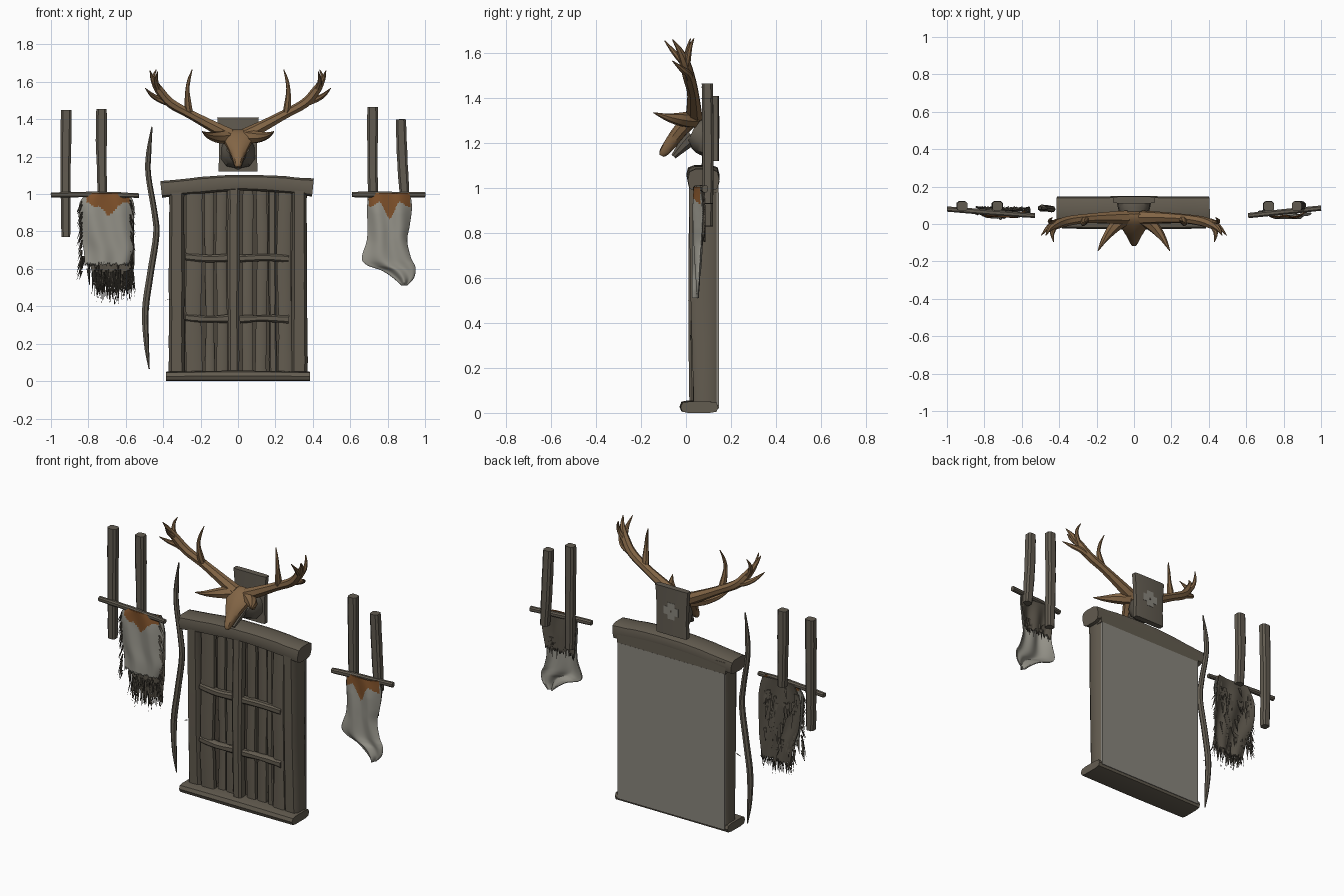
import bpy, bmesh, math, random
from mathutils import Vector as V

random.seed(4)

def mat(name, r, g, b):
    m = bpy.data.materials.new(name)
    m.diffuse_color = (r, g, b, 1)
    return m

WOOD = mat("weathered_wood", .125, .107, .08)
POLE = mat("grey_brown_wood", .122, .106, .082)
DARK = mat("dark_gap", .07, .058, .043)
BACK = mat("grey_back", .25, .235, .205)
HORN = mat("antler_brown", .225, .13, .06)
HIDE = mat("pale_hide", .3, .29, .25)
RUST = mat("rust_hide", .22, .085, .024)
FUR = mat("dark_fur", .098, .085, .065)

def finish(name, bm, mats, recalc=True, angle=.7):
    if recalc:
        bmesh.ops.recalc_face_normals(bm, faces=bm.faces)
    me = bpy.data.meshes.new(name)
    bm.to_mesh(me)
    bm.free()
    for m in mats:
        me.materials.append(m)
    me.shade_smooth()
    me.set_sharp_from_angle(angle=angle)
    ob = bpy.data.objects.new(name, me)
    bpy.context.collection.objects.link(ob)
    return ob

def resample(pts, k):
    """Catmull-Rom through tuples of any length, k steps per span."""
    out, n, dim = [], len(pts), len(pts[0])
    for i in range(n - 1):
        a, b, c, d = pts[max(i-1, 0)], pts[i], pts[i+1], pts[min(i+2, n-1)]
        for s in range(k):
            t = s / k
            out.append(tuple(.5 * (2*b[q] + (c[q]-a[q])*t + (2*a[q]-5*b[q]+4*c[q]-d[q])*t*t
                       + (3*b[q]-a[q]-3*c[q]+d[q])*t**3) for q in range(dim)))
    return out + [tuple(pts[-1])]

def tube(name, pts, m, k=4, sides=8, power=1., wob=0.):
    """pts: (x, y, z, half width across the front, half depth)"""
    bm, rings = bmesh.new(), []
    pts = resample(pts, k)
    norm = math.cos(math.pi / sides) ** power
    for i, p in enumerate(pts):
        c = V(p[:3])
        t = (V(pts[min(i+1, len(pts)-1)][:3]) - V(pts[max(i-1, 0)][:3])).normalized()
        u = V((0, 1, 0)).cross(t).normalized()
        v = t.cross(u)
        f = 1 + random.uniform(-wob, wob)
        ring = []
        for j in range(sides):
            a = math.pi * (2*j + 1) / sides
            ca, sa = [math.copysign(abs(q) ** power, q) / norm for q in (math.cos(a), math.sin(a))]
            ring.append(bm.verts.new(c + u * ca * p[3] * f + v * sa * p[4]))
        rings.append(ring)
    for r, s in zip(rings, rings[1:]):
        for j in range(sides):
            bm.faces.new((r[j], r[(j+1) % sides], s[(j+1) % sides], s[j]))
    bm.faces.new(rings[0])
    bm.faces.new(rings[-1])
    return finish(name, bm, [m])

def box(name, x0, x1, y0, y1, z0, z1, m):
    bm = bmesh.new()
    bmesh.ops.create_cube(bm, size=1)
    for v in bm.verts:
        v.co = V(((x0+x1)/2 + v.co.x*(x1-x0), (y0+y1)/2 + v.co.y*(y1-y0), (z0+z1)/2 + v.co.z*(z1-z0)))
    return finish(name, bm, [m])

def sheet(name, rows, y0, mats, rule=None, cols=60, curl=.03, ragged=0., thick=.006):
    """Hanging sheet; rows are (z, left x, right x) from top to bottom."""
    bm = bmesh.new()
    g = []
    rs = resample(rows, 12)
    for i, (z, l, r) in enumerate(rs):
        line = []
        for j in range(cols + 1):
            u = 2*j/cols - 1
            y = y0 + curl*abs(u)**3 + .008*math.sin(u*6 + z*9)*min(1, i/16)
            drop = random.uniform(-ragged, ragged) if i == len(rs)-1 else 0
            line.append(bm.verts.new((l + (r-l)*j/cols, y, z + drop)))
        g.append(line)
    for i in range(len(g) - 1):
        for j in range(cols):
            f = bm.faces.new((g[i][j], g[i+1][j], g[i+1][j+1], g[i][j+1]))
            if rule:
                f.material_index = rule(f.calc_center_median())
    ob = finish(name, bm, mats, False)
    s = ob.modifiers.new("thickness", 'SOLIDIFY')
    s.thickness, s.offset = thick, -1
    return ob

def strands(name, specs, m):
    """specs: (root, tip, width) tapering three-sided hairs"""
    bm = bmesh.new()
    for a, b, w in specs:
        base = [bm.verts.new(V(a) + V((w*math.cos(q), w*math.sin(q), 0))) for q in (.5, 2.6, 4.7)]
        tip = bm.verts.new(b)
        bm.faces.new(base)
        for i in range(3):
            bm.faces.new((base[i], base[(i+1) % 3], tip))
    return finish(name, bm, [m])

# Door: core, back plate, sill, lintel and side posts
box("door_core", -.35, .35, .075, .138, .02, 1.02, DARK)
box("door_back_plate", -.365, .365, .136, .146, .02, .98, BACK)
box("lintel_back", -.37, .37, .1, .1455, .98, 1.05, WOOD)
tube("sill", [(-.385, .06, .025, .025, .082), (0, .058, .028, .028, .085), (.385, .06, .025, .025, .082)], WOOD, 5, 10, .5)
tube("lintel", [(-.41, .078, 1.025, .046, .068), (-.2, .076, 1.047, .043, .07), (0, .075, 1.06, .042, .072),
                (.2, .076, 1.054, .043, .07), (.4, .078, 1.035, .048, .068)], WOOD, 4, 10, .55, .05)
for x, s in ((-.328, "left"), (.328, "right")):
    tube(s + "_post", [(x, .09, .03, .044, .055), (x, .083, .5, .041, .062), (x, .078, 1.03, .04, .066)], WOOD, 4, 8, .5, .05)

# Door planks, centre post and cross rails
for i, (a, b, y) in enumerate(((-.28, -.19, .05), (-.175, -.125, .07), (-.118, -.06, .066), (.025, .085, .066),
                               (.095, .155, .07), (.165, .205, .066), (.212, .285, .05))):
    c, w = (a+b)/2, (b-a)/2
    q = lambda: random.uniform(-.005, .005)
    tube("plank_%d" % i, [(c+q(), y, .03, w, .018), (c+q(), y+q(), .35, w*.92, .018), (c+q(), y+q(), .7, w, .018),
                          (c+q(), y, 1.03, w*.95, .018)], WOOD, 3, 8, .5, .07)
tube("centre_post", [(-.022, .045, .03, .028, .03), (-.025, .04, .5, .03, .03), (-.022, .045, 1.03, .033, .03)], WOOD, 4, 8, .6, .05)
for z in (.33, .655):
    tube("left_rail", [(-.28, .045, z+.01, .02, .022), (-.16, .04, z, .019, .022), (-.04, .045, z+.005, .022, .022)], WOOD, 3, 8, .7, .1)
    tube("right_rail", [(.01, .045, z, .02, .022), (.14, .04, z+.006, .018, .022), (.27, .045, z, .022, .022)], WOOD, 3, 8, .7, .1)

# Trophy plaque with neck and rear hanger
tube("plaque", [(0, .128, 1.12, .105, .018), (0, .128, 1.26, .1, .018), (0, .128, 1.41, .112, .018)], POLE, 3, 8, .3, .02)
tube("neck", [(0, .118, 1.22, .09, .085), (0, .075, 1.235, .08, .08), (0, .03, 1.255, .06, .055)], POLE, 3, 10, .8)
for w, h in ((.05, .024), (.024, .05)):
    box("rear_hanger", -w, w, .143, .148, 1.27-h, 1.27+h, BACK)
box("hanger_hole", -.006, .006, .146, .1495, 1.264, 1.276, DARK)

# Skull, jaw and antlers
tube("skull", [(0, .06, 1.325, .08, .022), (0, .03, 1.31, .09, .03), (0, -.02, 1.26, .062, .032),
               (0, -.06, 1.21, .037, .028), (0, -.098, 1.16, .02, .02), (0, -.108, 1.143, .01, .01)], HORN, 3, 10, .8)
tube("jaw", [(0, .03, 1.23, .05, .035), (0, -.01, 1.19, .034, .026), (0, -.055, 1.14, .015, .012)], POLE, 3, 8)

def branch(s, name, pts):
    tube(name, [(s*x, y, z, r, r) for x, y, z, r in pts], HORN, 4, 7)

for s, side in ((1, "right"), (-1, "left")):
    branch(s, side+"_antler_beam", [(.04, .035, 1.315, .034), (.11, .035, 1.35, .03), (.25, .03, 1.425, .023),
           (.36, .015, 1.487, .024), (.42, -.005, 1.555, .022), (.455, -.03, 1.615, .012), (.47, -.06, 1.66, .002)])
    branch(s, side+"_inner_tine", [(.255, .03, 1.42, .016), (.265, .015, 1.47, .018), (.27, .0, 1.55, .011),
           (.262, .005, 1.61, .008), (.245, .02, 1.665, .002)])
    branch(s, side+"_outer_tine", [(.36, .015, 1.485, .018), (.42, .01, 1.507, .015), (.46, -.02, 1.53, .011), (.495, -.06, 1.565, .002)])
    branch(s, side+"_upper_tine", [(.415, .0, 1.54, .017), (.445, .01, 1.585, .012), (.45, .02, 1.63, .008), (.437, .035, 1.665, .002)])
    branch(s, side+"_forward_tine", [(.425, -.01, 1.56, .016), (.437, -.05, 1.6, .011), (.43, -.095, 1.655, .002)])
    branch(s, side+"_brow_tine", [(.05, .03, 1.305, .035), (.11, -.02, 1.305, .028), (.16, -.085, 1.315, .015), (.192, -.144, 1.335, .002)])

# Twisting vine beside the door
tube("vine", [(-.46, .08, 1.36, .003, .003), (-.478, .085, 1.22, .013, .012), (-.48, .085, 1.1, .014, .014), (-.447, .08, .9, .015, .015),
              (-.438, .08, .78, .016, .016), (-.47, .085, .57, .017, .016), (-.496, .085, .38, .017, .016),
              (-.49, .08, .2, .013, .012), (-.475, .08, .065, .003, .003)], POLE, 5, 7)
strands("twigs", [((-.5, .08, .39), (-.46, .07, .385), .006), ((-.36, .02, .44), (-.395, .02, .43), .006)], POLE)

# Racks: upright poles and crossbars
for i, (xt, zt, xb, zb) in enumerate(((-.918, 1.45, -.92, .77), (-.73, 1.455, -.725, .985),
                                     (.72, 1.465, .725, .83), (.87, 1.4, .895, .93))):
    xm, zm = (xt+xb)/2, (zt+zb)/2
    tube("rack_pole_%d" % i, [(xb, .095, zb, .024, .024), (xm-.003, .098, zm, .028, .025), (xt, .095, zt, .028, .025)], POLE, 4, 8, .6, .06)
tube("left_crossbar", [(-1, .08, .995, .014, .014), (-.77, .062, .998, .015, .015), (-.53, .045, .992, .013, .013)], POLE, 4, 8, .8, .08)
tube("right_crossbar", [(.61, .045, .997, .014, .014), (.8, .065, .998, .015, .015), (1, .085, .996, .014, .014)], POLE, 4, 8, .8, .08)

# Hides: rust patch at the top with a point in the middle
def patch(cx, half, zl, point):
    def rule(c):
        d = abs(c.x - cx)
        edge = zl + .012*math.sin(c.x*60) - max(0, point*(1 - d/.05))
        return 1 if d < half and c.z > edge else 0
    return rule

sheet("left_hide", [(1.005, -.81, -.585), (.94, -.85, -.555), (.8, -.845, -.56), (.7, -.825, -.56), (.625, -.82, -.585)],
      .036, [HIDE, RUST], patch(-.695, .115, .945, .075), ragged=.012)
sheet("left_fur_back", [(1.0, -.8, -.58), (.9, -.845, -.56), (.75, -.835, -.555), (.62, -.79, -.555), (.51, -.765, -.575)],
      .072, [FUR], None, 36, .01, .025)
sheet("right_hide", [(1.005, .7, .92), (.93, .69, .93), (.83, .692, .918), (.75, .688, .905), (.66, .662, .925), (.62, .69, .945),
                     (.59, .77, .95), (.55, .83, .94), (.51, .875, .905)], .034, [HIDE, RUST], patch(.81, .11, .945, .07))
sheet("right_fur_back", [(1.0, .69, .925), (.92, .695, .925), (.79, .7, .905)], .066, [FUR], None, 30, .008, .03)

# Fur fringe: bottom strands, ragged sides and shaggy backs
hairs, R = [], random.uniform
for i in range(110):
    x = R(-.78, -.56)
    hairs.append(((x, R(.045, .075), R(.52, .6)), (x + R(-.02, .02), R(.03, .085), R(.39, .47) + abs(x+.66)*.35), R(.004, .007)))
for i in range(70):
    z, s = R(.58, .98), random.choice((-1, 1))
    x = -.705 + s*.13
    hairs.append(((x, R(.05, .07), z), (x + s*R(.01, .03), R(.05, .08), z - R(.04, .09)), .006))
for i in range(50):
    x, z = R(-.83, -.57), R(.6, .97)
    hairs.append(((x, .08, z), (x + R(-.015, .015), R(.085, .097), z - R(.06, .1)), .012))
strands("left_fringe", hairs, FUR)
strands("right_fringe", [((.71 + .18*i/24, .07, R(.8, .85)), (.71 + .18*i/24 + R(-.01, .01), .074, R(.72, .79)), .008)
                         for i in range(25)], FUR)
